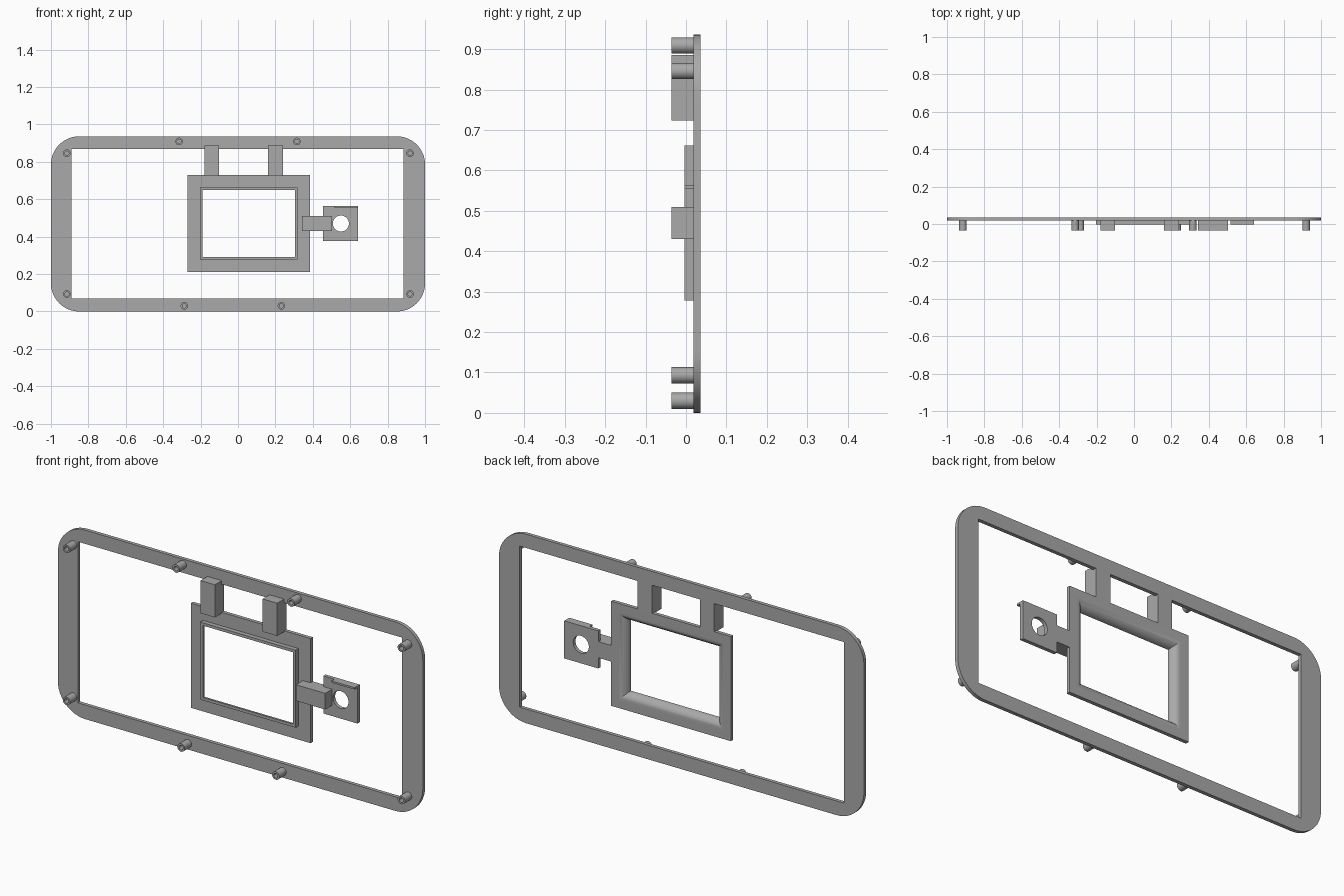
import bpy, bmesh, math

cube = bpy.data.objects.get("Cube")
if cube:
    bpy.data.objects.remove(cube, do_unlink=True)

grey = bpy.data.materials.new("plain grey")
grey.use_nodes = True
COLOUR = (0.4, 0.4, 0.4, 1)
grey.diffuse_color = COLOUR
grey.node_tree.nodes["Principled BSDF"].inputs["Base Color"].default_value = COLOUR

# Depth levels: post tips, bezel lip, plate front, plate back
TIP, LIP, FRONT, BACK = -0.036, -0.004, 0.018, 0.036


def finish(name, bm):
    bmesh.ops.recalc_face_normals(bm, faces=bm.faces[:])
    mesh = bpy.data.meshes.new(name)
    bm.to_mesh(mesh)
    bm.free()
    mesh.materials.append(grey)
    obj = bpy.data.objects.new(name, mesh)
    bpy.context.collection.objects.link(obj)
    bpy.ops.object.select_all(action='DESELECT')
    obj.select_set(True)
    bpy.context.view_layer.objects.active = obj
    bpy.ops.object.shade_smooth_by_angle(angle=math.radians(30))
    return obj


def rect(x0, x1, z0, z1):
    return [(x0, z0), (x1, z0), (x1, z1), (x0, z1)]


def arc(cx, cz, r, start, end, steps):
    angles = [math.radians(start + (end - start) * i / steps) for i in range(steps + 1)]
    return [(cx + r * math.cos(a), cz + r * math.sin(a)) for a in angles]


def circle(cx, cz, r, steps=32):
    return arc(cx, cz, r, 0, 360, steps)[:-1]


def rounded_rect(x0, x1, z0, z1, r):
    return (arc(x1 - r, z0 + r, r, -90, 0, 12) + arc(x1 - r, z1 - r, r, 0, 90, 12)
            + arc(x0 + r, z1 - r, r, 90, 180, 12) + arc(x0 + r, z0 + r, r, 180, 270, 12))


def prism(name, outlines, y0, y1):
    """Fill the first outline, with later outlines as holes, and extrude in depth."""
    bm = bmesh.new()
    for pts in outlines:
        vs = [bm.verts.new((x, y0, z)) for x, z in pts]
        for a, b in zip(vs, vs[1:] + vs[:1]):
            bm.edges.new((a, b))
    bmesh.ops.triangle_fill(bm, edges=bm.edges[:], use_beauty=True)
    ext = bmesh.ops.extrude_face_region(bm, geom=bm.faces[:])
    for v in ext["geom"]:
        if isinstance(v, bmesh.types.BMVert):
            v.co.y = y1
    return finish(name, bm)


# Outer frame
prism("outer_frame", [rounded_rect(-1, 1, 0, 0.936, 0.15),
                      rect(-0.89, 0.886, 0.07, 0.868)], FRONT, BACK)

# Hollow screw posts
posts = [(x, z) for x in (-0.915, 0.92) for z in (0.093, 0.846)]
posts += [(-0.315, 0.909), (0.315, 0.909), (-0.287, 0.03), (0.232, 0.03)]
for i, (x, z) in enumerate(posts):
    prism(f"screw_post_{i + 1}", [circle(x, z, 0.02), circle(x, z, 0.011)], TIP, FRONT)

# Screen bezel: cross-section (offset from opening, depth) swept round a rectangle
R = BACK - LIP
section = [(0.081, BACK), (0.081, FRONT), (0.014, FRONT), (0.014, LIP)]
section += arc(R, LIP, R, 180, 90, 10)
bm = bmesh.new()
rings = []
for sx, sz in ((-1, -1), (1, -1), (1, 1), (-1, 1)):
    rings.append([bm.verts.new((0.057 + sx * (0.247 + d), y, 0.47 + sz * (0.178 + d)))
                  for d, y in section])
for k in range(4):
    a, b = rings[k], rings[(k + 1) % 4]
    for i in range(len(section)):
        j = (i + 1) % len(section)
        bm.faces.new((a[i], a[j], b[j], b[i]))
finish("screen_bezel", bm)

# Hanger tabs flush with the frame, each backed by a thick block
for side, x0, x1 in (("right", -0.18, -0.102), ("left", 0.16, 0.24)):
    prism(f"{side}_hanger_tab", [rect(x0, x1, 0.729, 0.868)], FRONT, BACK)
    prism(f"{side}_hanger_block", [rect(x0, x1, 0.724, 0.886)], TIP, FRONT)

# Side plate with round hole, top lip and connecting arm
prism("side_plate", [rect(0.455, 0.642, 0.377, 0.563), circle(0.55, 0.47, 0.043)], FRONT, BACK)
prism("side_plate_lip", [rect(0.515, 0.642, 0.554, 0.563)], LIP, FRONT)
prism("side_arm_tab", [rect(0.385, 0.455, 0.43, 0.51)], FRONT, BACK)
prism("side_arm_block", [rect(0.343, 0.503, 0.43, 0.51)], TIP, FRONT)
